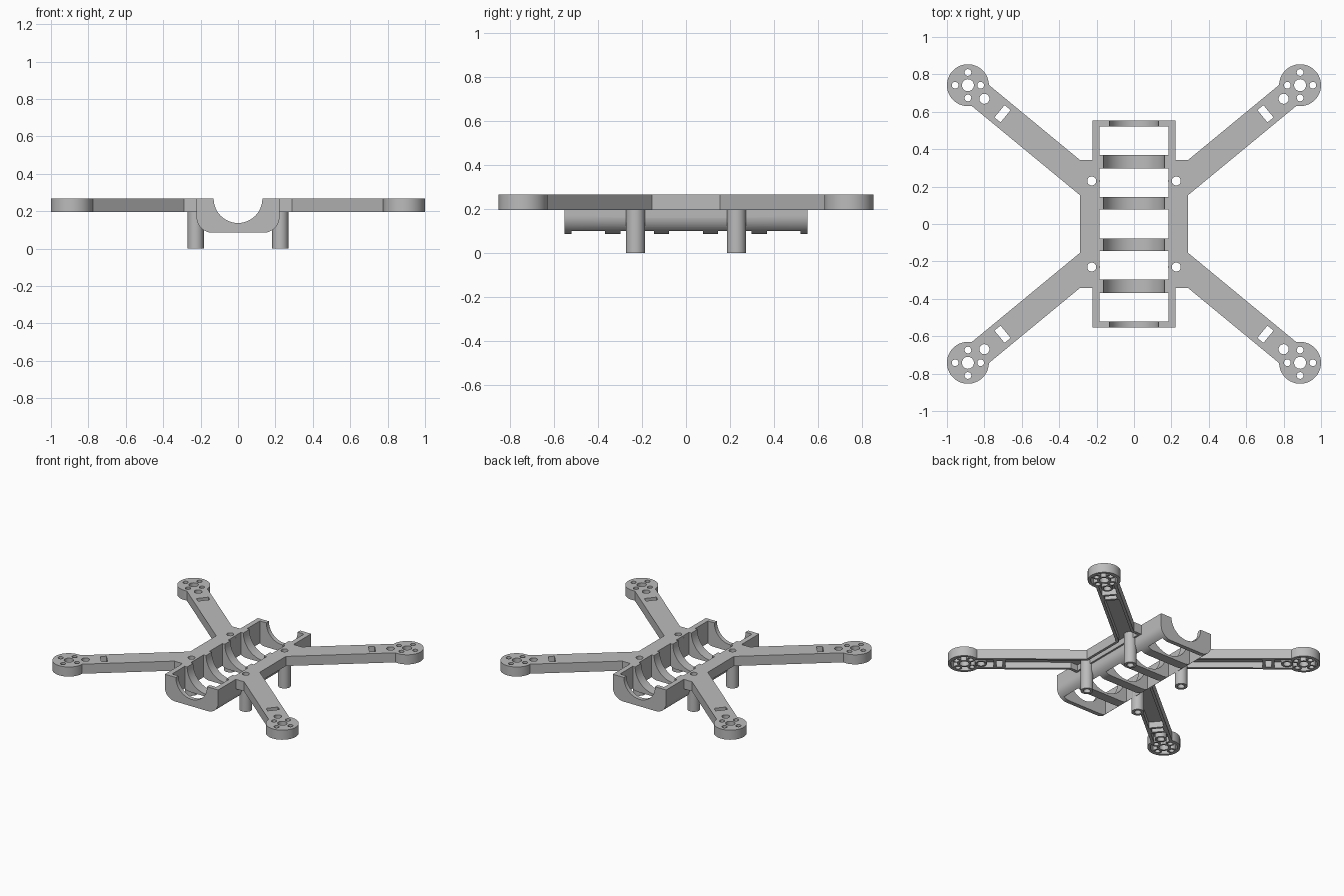
import bpy, bmesh, math
from mathutils import Vector

if "Cube" in bpy.data.objects:
    bpy.data.objects.remove(bpy.data.objects["Cube"], do_unlink=True)

grey = bpy.data.materials.new("matte grey plastic")
grey.use_nodes = True
grey.diffuse_color = (0.5, 0.5, 0.5, 1)
grey.node_tree.nodes["Principled BSDF"].inputs["Base Color"].default_value = (0.5, 0.5, 0.5, 1)


def prism(name, pts, lo, hi, along_y=False):
    """Extrude an outline along z, or an x-z outline along y."""
    bm = bmesh.new()
    place = (lambda p, t: (p[0], t, p[1])) if along_y else (lambda p, t: (p[0], p[1], t))
    face = bm.faces.new([bm.verts.new(place(p, lo)) for p in pts])
    out = bmesh.ops.extrude_face_region(bm, geom=[face])
    top = [v for v in out["geom"] if isinstance(v, bmesh.types.BMVert)]
    shift = (0, hi - lo, 0) if along_y else (0, 0, hi - lo)
    bmesh.ops.translate(bm, verts=top, vec=shift)
    bmesh.ops.recalc_face_normals(bm, faces=bm.faces)
    mesh = bpy.data.meshes.new(name)
    bm.to_mesh(mesh)
    bm.free()
    obj = bpy.data.objects.new(name, mesh)
    bpy.context.collection.objects.link(obj)
    mesh.materials.append(grey)
    return obj


def circle(c, r, n=48):
    return [(c[0] + r * math.cos(math.tau * i / n), c[1] + r * math.sin(math.tau * i / n))
            for i in range(n)]


def rect(x0, y0, x1, y1):
    return [(x0, y0), (x1, y0), (x1, y1), (x0, y1)]


def apply(obj, mod):
    bpy.context.view_layer.objects.active = obj
    bpy.ops.object.modifier_apply(modifier=mod.name)


def boolean(obj, other, op="DIFFERENCE"):
    mod = obj.modifiers.new("cut", "BOOLEAN")
    mod.operation, mod.solver, mod.object = op, "EXACT", other
    apply(obj, mod)
    bpy.data.objects.remove(other, do_unlink=True)


def finish(obj):
    bpy.ops.object.select_all(action="DESELECT")
    obj.select_set(True)
    bpy.context.view_layer.objects.active = obj
    bpy.ops.object.shade_smooth_by_angle(angle=math.radians(30))


BOTTOM, TOP = 0.195, 0.267
pad = Vector((0.888, 0.742))
along = Vector((0.772, 0.636)).normalized()
across = Vector((-along.y, along.x))
post = (0.226, 0.23)


def slanted(centre, length, width):
    a, b = along * length / 2, across * width / 2
    return [centre - a - b, centre + a - b, centre + a + b, centre - a + b]


# One quarter of the frame: side rail, arm and motor pad
frame = prism("arm_frame", [(0.22, 0), (0.29, 0), (0.29, 0.155), pad - across * 0.0725,
                            pad + across * 0.0725, (0.29, 0.343), (0.22, 0.343)], BOTTOM, TOP)
boolean(frame, prism("pad", circle(pad, 0.112, 64), BOTTOM, TOP), "UNION")

# Hollow underside, leaving bosses round the holes and the strap slot
holes = [(pad, 0.032, 0.046)]
for step in ((1, 0), (-1, 0), (0, 1), (0, -1)):
    holes.append((pad + Vector(step) * 0.068, 0.018, 0.03))
holes.append((pad - along * 0.114, 0.027, 0.04))
slot = pad - along * 0.24

pocket = prism("pocket", [(0.235, -0.1), (0.27, -0.1), (0.27, 0.164), pad - across * 0.0525,
                          pad + across * 0.0525, (0.294, 0.32), (0.235, 0.32)], 0.15, 0.24)
boolean(pocket, prism("pad_pocket", circle(pad, 0.092, 64), 0.15, 0.24), "UNION")
for c, r, boss in holes:
    boolean(pocket, prism("boss", circle(c, boss), 0.1, 0.3))
boolean(pocket, prism("slot_boss", slanted(slot, 0.08, 0.2), 0.1, 0.3))
boolean(frame, pocket)

# Hollow standoff post, then all through holes
boolean(frame, prism("post", circle(post, 0.043), 0, 0.25), "UNION")
for c, r, boss in holes + [(post, 0.024, 0)]:
    boolean(frame, prism("hole", circle(c, r, 32), -0.1, 0.4))
boolean(frame, prism("slot", slanted(slot, 0.042, 0.085), 0.1, 0.4))

# Open the seam on the centre line and mirror to four arms
bm = bmesh.new()
bm.from_mesh(frame.data)
seam = [f for f in bm.faces if all(abs(v.co.y) < 1e-4 for v in f.verts)]
bmesh.ops.delete(bm, geom=seam, context="FACES")
bm.to_mesh(frame.data)
bm.free()
mirror = frame.modifiers.new("mirror", "MIRROR")
mirror.use_axis = (True, True, False)
apply(frame, mirror)
finish(frame)

# Central cradle: rounded trough with a smaller bore at the two ends
R, W, FLOOR, END = 0.085, 0.222, 0.085, 0.553
corner = [(W - R + R * math.sin(a), FLOOR + R - R * math.cos(a))
          for a in (math.pi / 2 * i / 12 for i in range(13))]
outline = corner + [(W, TOP), (-W, TOP)] + [(-x, z) for x, z in reversed(corner)]
cradle = prism("cradle", outline, -END, END, True)
boolean(cradle, prism("end_bore", circle((0, TOP), 0.13, 96), -1, 1, True))
boolean(cradle, prism("bore", circle((0, TOP), 0.164, 96), -0.522, 0.522, True))

# Windows between the ribs
edges = [-0.522, -0.37, -0.298, -0.145, -0.077]
edges += [-y for y in reversed(edges)]
for y0, y1 in zip(edges[::2], edges[1::2]):
    boolean(cradle, prism("window", rect(-0.184, y0, 0.184, y1), 0, 0.4))
for sx in (-1, 1):
    for sy in (-1, 1):
        boolean(cradle, prism("hole", circle((sx * post[0], sy * post[1]), 0.024, 32), -0.1, 0.4))
finish(cradle)
